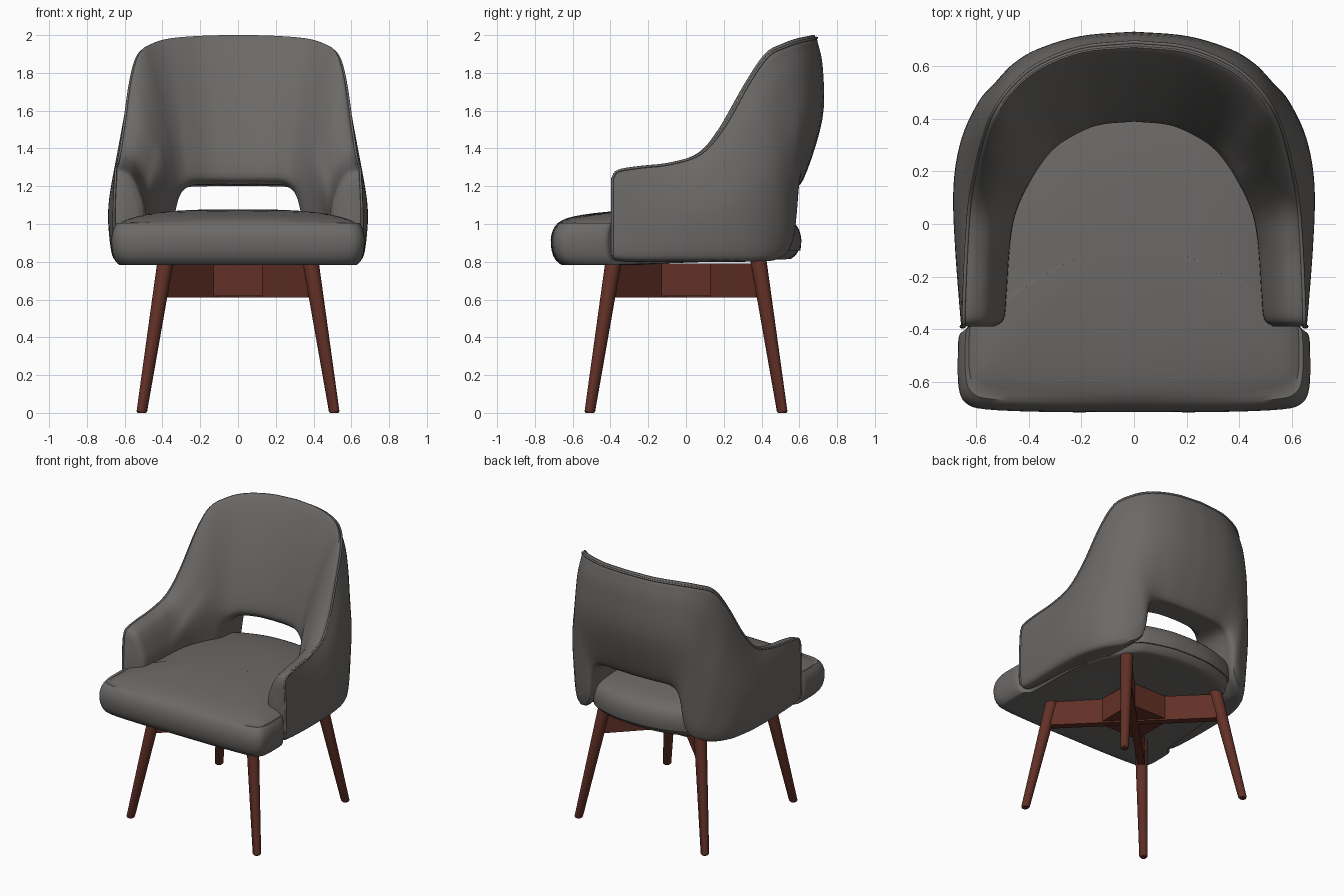
import bpy
import math
from mathutils import Vector

if "Cube" in bpy.data.objects:
    bpy.data.objects.remove(bpy.data.objects["Cube"], do_unlink=True)


def material(name, rgb):
    mat = bpy.data.materials.new(name)
    mat.use_nodes = True
    mat.diffuse_color = (*rgb, 1)
    mat.node_tree.nodes["Principled BSDF"].inputs["Base Color"].default_value = (*rgb, 1)
    return mat


fabric = material("grey fabric", (0.15, 0.143, 0.136))
wood = material("red brown wood", (0.122, 0.03, 0.02))


def spline(keys, steps):
    """Smooth curve through keys of any dimension."""
    keys = [Vector(k) for k in keys]
    ends = [keys[0] * 2 - keys[1]] + keys + [keys[-1] * 2 - keys[-2]]
    out = []
    for a, b, c, d in zip(ends, ends[1:], ends[2:], ends[3:]):
        for i in range(steps):
            t = i / steps
            out.append(b + (c - a) * (t / 2) + (a * 2 - b * 5 + c * 4 - d) * (t * t / 2)
                       + (b * 3 - a - c * 3 + d) * (t ** 3 / 2))
    return out + [keys[-1]]


def finish(obj, mat, angle=40):
    obj.data.materials.append(mat)
    bpy.ops.object.select_all(action="DESELECT")
    obj.select_set(True)
    bpy.context.view_layer.objects.active = obj
    bpy.ops.object.mode_set(mode="EDIT")
    bpy.ops.mesh.select_all(action="SELECT")
    bpy.ops.mesh.normals_make_consistent(inside=False)
    bpy.ops.object.mode_set(mode="OBJECT")
    bpy.ops.object.shade_smooth_by_angle(angle=math.radians(angle))


def loft(name, rings, mat):
    """Skin equal closed rings and cap both ends."""
    n = len(rings[0])
    verts = [p for ring in rings for p in ring]
    faces = [(r * n + i, r * n + (i + 1) % n, (r + 1) * n + (i + 1) % n, (r + 1) * n + i)
             for r in range(len(rings) - 1) for i in range(n)]
    faces += [tuple(range(n)), tuple(range(len(verts) - n, len(verts)))]
    mesh = bpy.data.meshes.new(name)
    mesh.from_pydata(verts, [], faces)
    obj = bpy.data.objects.new(name, mesh)
    bpy.context.collection.objects.link(obj)
    finish(obj, mat)


def box(name, size, location, turn, mat):
    bpy.ops.mesh.primitive_cube_add(size=1, location=location, rotation=(0, 0, turn))
    obj = bpy.context.object
    obj.name = name
    obj.scale = size
    finish(obj, mat)


# Wraparound shell stations, back centre to arm front:
# rim x y z, outer foot x y z, inner foot x y
stations = [
    (0, .692, 1.985, 0, .61, 1.2, 0, .39),
    (.2, .672, 1.98, .16, .605, 1.2, .14, .375),
    (.36, .61, 1.967, .29, .59, 1.19, .25, .325),
    (.46, .53, 1.94, .35, .58, 1.12, .31, .28),
    (.53, .435, 1.89, .39, .565, .9, .355, .225),
    (.57, .335, 1.75, .49, .51, .82, .395, .16),
    (.603, .205, 1.52, .595, .39, .8, .435, .08),
    (.625, .08, 1.375, .65, .2, .8, .46, 0),
    (.637, -.08, 1.32, .662, -.05, .8, .475, -.12),
    (.645, -.25, 1.3, .657, -.25, .8, .485, -.27),
    (.648, -.36, 1.28, .652, -.36, .805, .495, -.36),
    (.648, -.39, 1.24, .65, -.39, .815, .53, -.39),
]


def section(st):
    """Outer and inner halves of the padded wall at one station."""
    rim, foot = Vector(st[:3]), Vector(st[3:6])
    arm = min(max((.35 - rim.y) / .4, 0), 1)
    inner = Vector((st[6], st[7], max(foot.z + .08, 1.25 - .2 * arm)))
    bulge = (.075 - .04 * arm) * (1 + min(foot.y, 0) * 2)
    out = Vector((rim.x, max(rim.y, 0), 0)).normalized() * bulge
    under = foot.lerp(inner, .25)
    under.z = foot.z
    lip = foot.lerp(inner, .85)
    lip.z = foot.z + .01

    def pad(across, down):
        point = rim.lerp(inner, across)
        point.z = rim.z + (inner.z - rim.z) * down
        return point

    outer_side = [under, foot + Vector((0, 0, .035)) + out * .15,
                  foot.lerp(rim, .45) + out, foot.lerp(rim, .8) + out * .65, rim]
    inner_side = [rim, pad(.1 + .12 * arm, -.01), pad(.4 + .15 * arm, .22 - .1 * arm),
                  pad(.75 + .08 * arm, .6 - .12 * arm), inner, lip]
    return spline(outer_side, 5), spline(inner_side, 5)


halves = [section(st) for st in spline(stations, 5)]
loops = [o + i[1:] for o, i in halves]


def mirror(points):
    return [Vector((-p.x, p.y, p.z)) for p in points]


loft("backrest_and_arms", [mirror(r) for r in reversed(loops[1:])] + loops, fabric)

# Piping along the rim and down the arm fronts
edge = [o[-1] for o, i in halves] + list(reversed(halves[-1][0]))[1:-4]
path = list(reversed(mirror(edge[1:]))) + edge
curve = bpy.data.curves.new("piping", "CURVE")
curve.dimensions = "3D"
curve.bevel_depth = .007
curve.bevel_resolution = 2
strand = curve.splines.new("POLY")
strand.points.add(len(path) - 1)
for point, co in zip(strand.points, path):
    point.co = (*co, 1)
piping = bpy.data.objects.new("piping", curve)
bpy.context.collection.objects.link(piping)
curve.materials.append(fabric)

# Seat cushion: wide front, slightly narrower under the arms, curved rear
outline = spline([
    (0, -.715), (.3, -.715), (.56, -.705), (.64, -.68), (.667, -.62), (.67, -.5),
    (.665, -.425), (.64, -.4), (.62, -.36), (.61, -.2), (.6, 0), (.56, .2),
    (.49, .36), (.39, .51), (.3, .56), (.15, .6), (0, .61)], 4)
outline += [Vector((-p.x, p.y)) for p in reversed(outline[1:-1])]
layers = spline([
    (.4, .785), (.85, .783), (.93, .79), (.98, .83), (1, .89), (.995, .945), (.965, .99),
    (.91, 1.02), (.82, 1.04), (.65, 1.058), (.4, 1.072), (.1, 1.078)], 2)
middle = -.053
rings = []
for scale, z in layers:
    rise = .03 if z < .85 else 0
    sag = .05 if z > 1.01 else 0
    rings.append([Vector((p.x * scale ** .7, middle + (p.y - middle) * scale,
                          z + rise * max(p.y + .4, 0) - sag * (p.x * scale) ** 2))
                  for p in outline])
loft("seat_cushion", rings, fabric)


# Splayed tapered legs
def circle(x, y, z, radius, sides=24):
    return [Vector((x + radius * math.cos(a), y + radius * math.sin(a), z))
            for a in (math.tau * i / sides for i in range(sides))]


for sx, side in ((-1, "right"), (1, "left")):
    for sy, end in ((-1, "front"), (1, "back")):
        profile = [(.51, 0, .022), (.509, .008, .028), (.383, .81, .043)]
        loft(f"{end}_{side}_leg", [circle(sx * d, sy * d, z, r) for d, z, r in profile], wood)

# Crossed rails and centre block
for name, turn in (("rail_one", 1), ("rail_two", -1)):
    box(name, (1.1, .05, .18), (0, 0, .7), turn * math.pi / 4, wood)
box("centre_block", (.33, .33, .17), (0, 0, .705), 0, wood)
